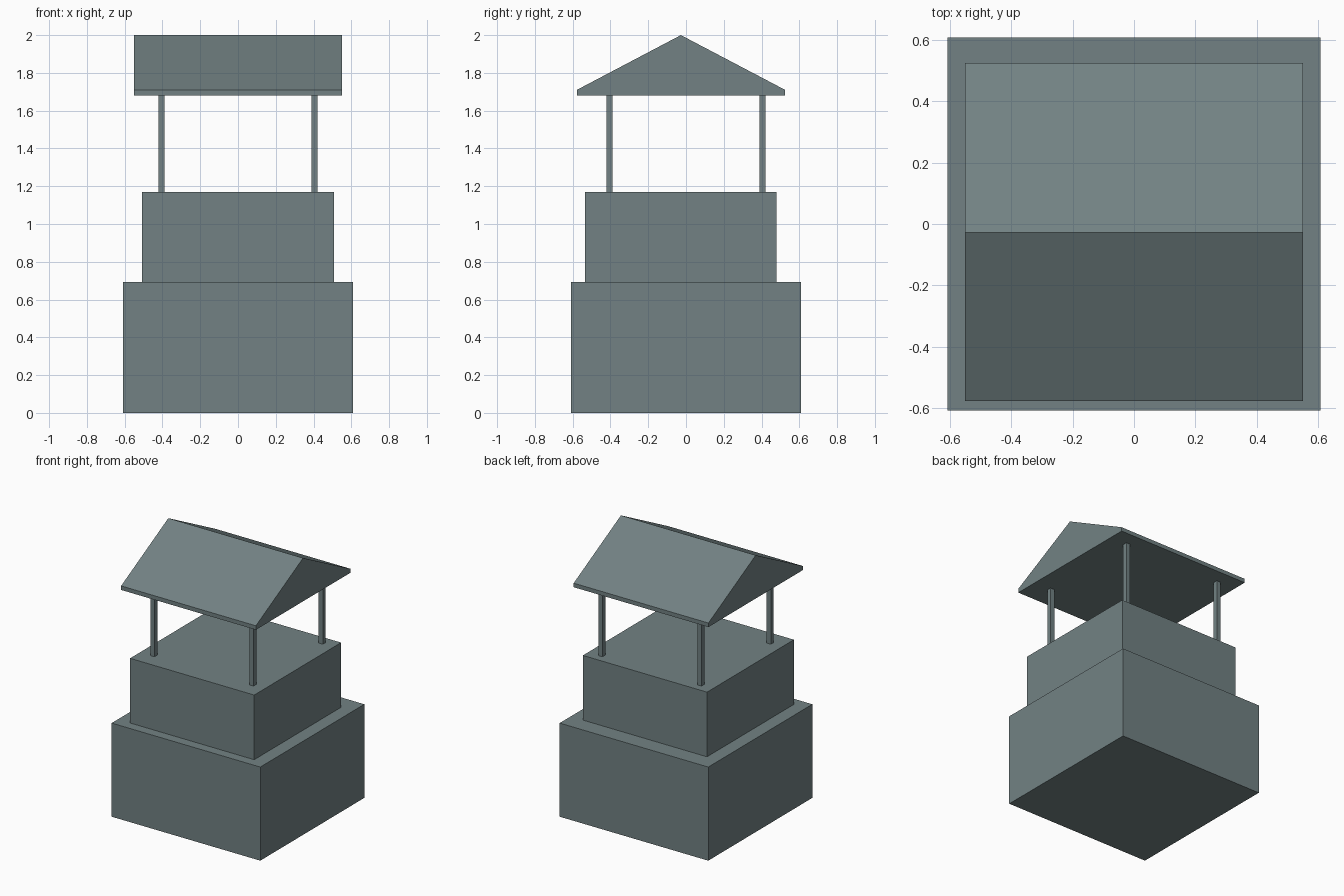
import bpy

if "Cube" in bpy.data.objects:
    bpy.data.objects.remove(bpy.data.objects["Cube"])

# One slate grey colour for the whole model
slate = bpy.data.materials.new("slate_grey")
slate.diffuse_color = (0.168, 0.222, 0.228, 1.0)
slate.use_nodes = True
slate.node_tree.nodes["Principled BSDF"].inputs["Base Color"].default_value = slate.diffuse_color


def add_mesh(name, verts, faces):
    mesh = bpy.data.meshes.new(name)
    mesh.from_pydata(verts, [], faces)
    mesh.materials.append(slate)
    obj = bpy.data.objects.new(name, mesh)
    bpy.context.collection.objects.link(obj)
    return obj


def prism(name, profile, x0, x1):
    """Extrude a (y, z) profile, counter-clockwise seen from +x, along x."""
    n = len(profile)
    verts = [(x, y, z) for x in (x0, x1) for y, z in profile]
    sides = [(i, (i + 1) % n, n + (i + 1) % n, n + i) for i in range(n)]
    sides = [tuple(reversed(f)) for f in sides]
    caps = [tuple(reversed(range(n))), tuple(range(n, 2 * n))]
    return add_mesh(name, verts, [tuple(reversed(f)) for f in sides] + caps)


def box(name, cx, cy, width, depth, z0, z1):
    y0, y1 = cy - depth / 2, cy + depth / 2
    return prism(name, [(y0, z0), (y1, z0), (y1, z1), (y0, z1)],
                 cx - width / 2, cx + width / 2)


# Stepped body
box("lower_block", 0, 0, 1.215, 1.215, 0.0, 0.692)
box("upper_block", 0, -0.028, 1.015, 1.015, 0.692, 1.17)

# Four slim roof posts
for side, sx in (("left", -1), ("right", 1)):
    for end, sy in (("front", -1), ("back", 1)):
        box(f"{end}_{side}_post", sx * 0.405, sy * 0.405, 0.034, 0.034, 1.17, 1.68)

# Solid gable roof with a thin eave edge, ridge along x
prism("gable_roof",
      [(-0.578, 1.68), (0.525, 1.68), (0.525, 1.71), (-0.027, 2.0), (-0.578, 1.71)],
      -0.551, 0.551)

# Make all normals face outward
import bmesh
for obj in bpy.context.collection.objects:
    bm = bmesh.new()
    bm.from_mesh(obj.data)
    bmesh.ops.recalc_face_normals(bm, faces=bm.faces)
    bm.to_mesh(obj.data)
    bm.free()
